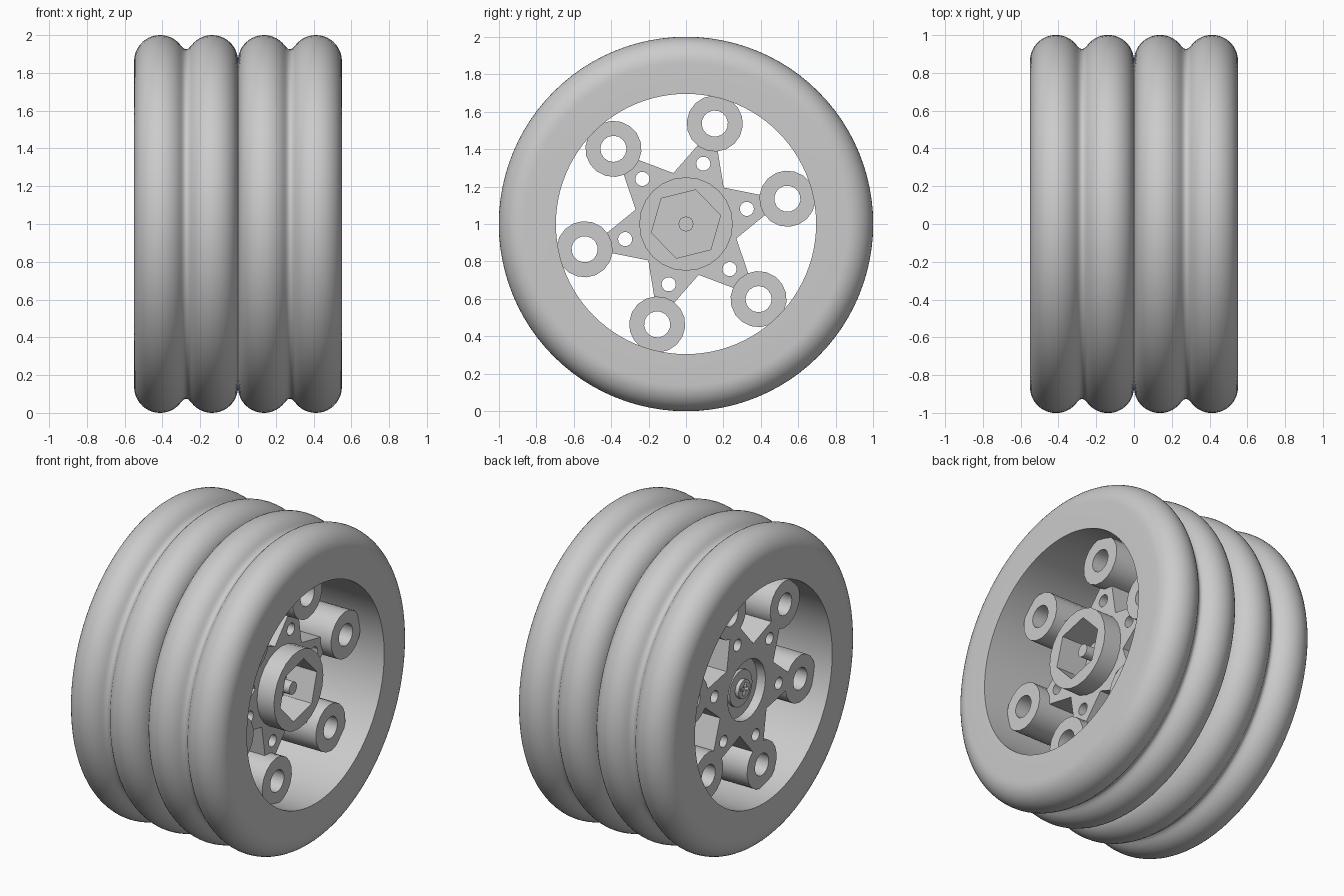
import bpy, bmesh
from math import sin, cos, pi, radians
from mathutils import Matrix

cube = bpy.data.objects.get("Cube")
if cube:
    bpy.data.objects.remove(cube, do_unlink=True)

grey = bpy.data.materials.new("light grey")
grey.use_nodes = True
COL = (0.6, 0.6, 0.6, 1)
grey.diffuse_color = COL
for n in grey.node_tree.nodes:
    if n.type == 'BSDF_PRINCIPLED':
        n.inputs["Base Color"].default_value = COL
        n.inputs["Roughness"].default_value = 0.6

# The wheel axle runs along x at height 1; flat outlines are drawn in (y, z)
AXLE = Matrix(((0, 0, 1, 0), (1, 0, 0, 0), (0, 1, 0, 1), (0, 0, 0, 1)))
ARMS = [radians(14 + 60 * k) for k in range(6)]


def finish(name, mesh):
    mesh.materials.clear()
    mesh.materials.append(grey)
    ob = bpy.data.objects.new(name, mesh)
    bpy.context.collection.objects.link(ob)
    bpy.ops.object.select_all(action='DESELECT')
    ob.select_set(True)
    bpy.context.view_layer.objects.active = ob
    bpy.ops.object.shade_smooth_by_angle(angle=radians(40))
    return ob


def ring(r, n=16, centre=(0, 0), turn=0.0):
    return [(centre[0] + r * cos(turn + 2 * pi * i / n),
             centre[1] + r * sin(turn + 2 * pi * i / n)) for i in range(n)]


def polar(r, a, side=0.0):
    return (r * cos(a) - side * sin(a), r * sin(a) + side * cos(a))


def plate(name, loops, x0, x1):
    """Extrude an outline, with any inner loops cut out as holes, from x0 to x1."""
    cu = bpy.data.curves.new(name + "_outline", 'CURVE')
    cu.dimensions = '2D'
    cu.fill_mode = 'BOTH'
    cu.extrude = (x1 - x0) / 2
    for loop in loops:
        sp = cu.splines.new('POLY')
        sp.points.add(len(loop) - 1)
        for p, (u, v) in zip(sp.points, loop):
            p.co = (u, v, 0, 1)
        sp.use_cyclic_u = True
    tmp = bpy.data.objects.new(name + "_outline", cu)
    bpy.context.collection.objects.link(tmp)
    bpy.context.view_layer.update()
    dg = bpy.context.evaluated_depsgraph_get()
    mesh = bpy.data.meshes.new_from_object(tmp.evaluated_get(dg))
    bpy.data.objects.remove(tmp, do_unlink=True)
    bm = bmesh.new()
    bm.from_mesh(mesh)
    bmesh.ops.remove_doubles(bm, verts=bm.verts, dist=1e-5)
    bmesh.ops.recalc_face_normals(bm, faces=bm.faces)
    bm.transform(Matrix.Translation(((x0 + x1) / 2, 0, 0)) @ AXLE)
    bm.to_mesh(mesh)
    bm.free()
    return finish(name, mesh)


def lathe(name, profile, n=96):
    """Spin a closed (x, radius) profile around the axle."""
    bm = bmesh.new()
    rows = [[bm.verts.new((x, r * cos(2 * pi * i / n), 1 + r * sin(2 * pi * i / n)))
             for x, r in profile] for i in range(n)]
    m = len(profile)
    for i in range(n):
        a, b = rows[i], rows[(i + 1) % n]
        for j in range(m):
            k = (j + 1) % m
            bm.faces.new((a[j], a[k], b[k], b[j]))
    bmesh.ops.recalc_face_normals(bm, faces=bm.faces)
    mesh = bpy.data.meshes.new(name)
    bm.to_mesh(mesh)
    bm.free()
    return finish(name, mesh)


# Twin tyres, each with two rounded lobes and a soft groove between them
R = 0.1375
half = [(R + R * cos(radians(a)), 1 - R + R * sin(radians(a)))
        for a in range(180, 34, -8)]
tyre = ([(0, 0.695)] + half + [(0.262, 0.929), (0.275, 0.925), (0.288, 0.929)]
        + [(0.55 - x, r) for x, r in reversed(half)] + [(0.55, 0.695)])
lathe("left_tyre", tyre)
lathe("right_tyre", [(-x, r) for x, r in tyre])

# Six-armed spoke star with a small hole in each arm
outline = []
for a in ARMS:
    outline += [polar(0.28, a - pi / 6), polar(0.45, a, -0.042), polar(0.45, a, 0.042)]
holes = [ring(0.038, 14, polar(0.335, a)) for a in ARMS]
plate("spoke_star", [outline, ring(0.19, 32)] + holes, -0.43, 0.31)

# Tubular bosses at the arm ends
for i, a in enumerate(ARMS):
    c = polar(0.558, a)
    plate(f"boss_{i + 1}", [ring(0.15, 18, c, a), ring(0.07, 16, c, a)], -0.43, 0.385)

# Hub: solid core, hexagonal socket and centre pin
plate("hub_core", [ring(0.19, 32)], -0.37, 0.23)
plate("hex_socket", [ring(0.25, 24), ring(0.19, 6, turn=ARMS[0])], 0.22, 0.43)
plate("centre_pin", [ring(0.04, 16)], 0.22, 0.39)

# Screw and washer in the recess on the other side
plate("washer", [ring(0.115, 24)], -0.39, -0.36)
cross = []
for k in range(4):
    a = k * pi / 2 + radians(14)
    cross += [polar(0.04, a, -0.01), polar(0.04, a, 0.01), polar(0.01 * 2 ** 0.5, a + pi / 4)]
plate("screw_head", [ring(0.06, 20), cross], -0.415, -0.385)
